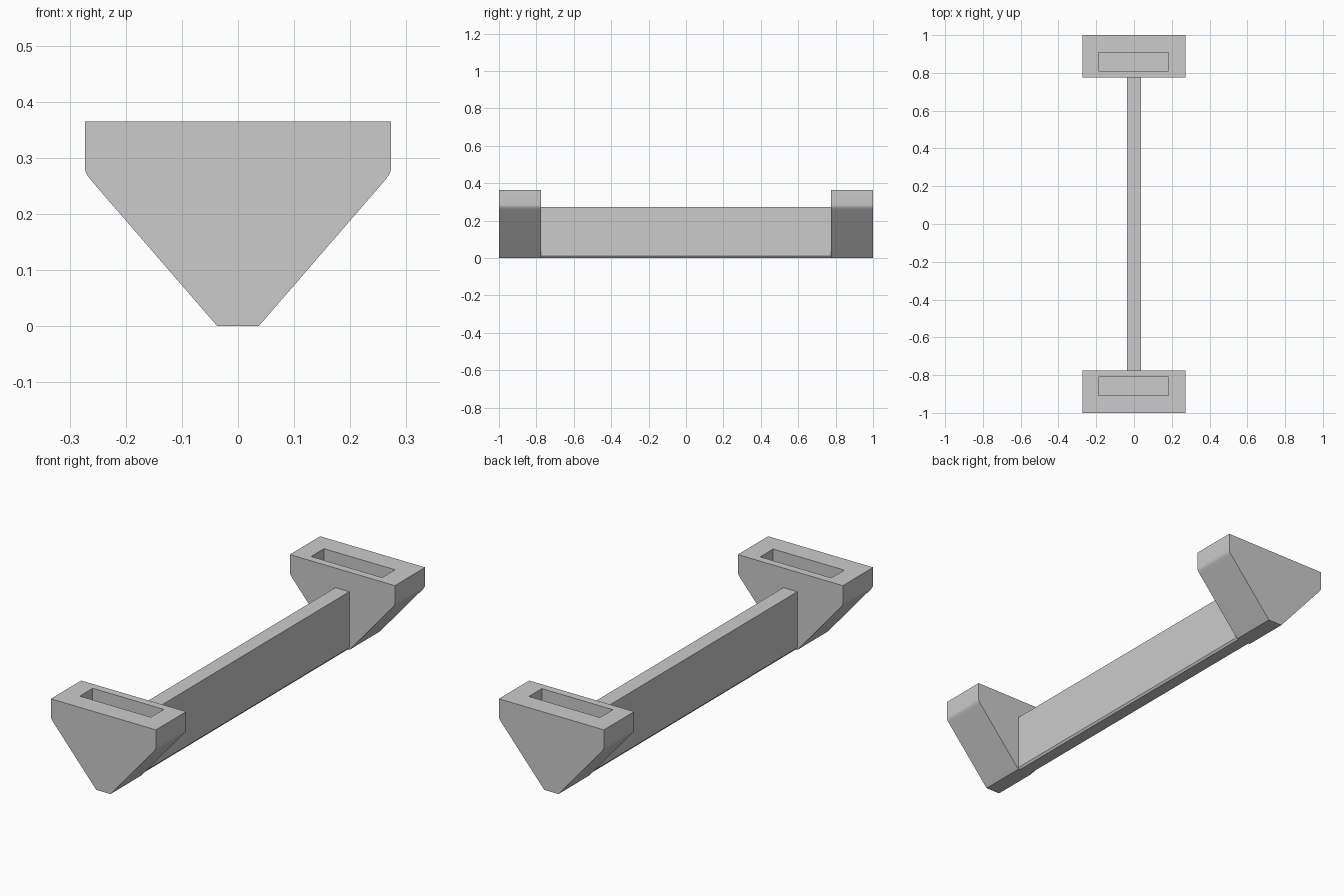
import bpy, bmesh
from mathutils import Vector

if "Cube" in bpy.data.objects:
    bpy.data.objects.remove(bpy.data.objects["Cube"])

grey = bpy.data.materials.new("plain grey")
grey.diffuse_color = (0.6, 0.6, 0.6, 1)
grey.use_nodes = True
grey.node_tree.nodes["Principled BSDF"].inputs["Base Color"].default_value = grey.diffuse_color

# Half outlines (x, z) from bottom to top
FOOT = [(0.037, 0), (0.262, 0.26), (0.268, 0.268), (0.272, 0.276), (0.273, 0.285), (0.273, 0.365)]
BEAM = [(0.029, 0), (0.036, 0.01), (0.036, 0.273)]
SLOT_FLOOR = 0.27


def prism(half, y0, y1):
    """Mirror a half outline and extrude it along y."""
    outline = half + [(-x, z) for x, z in reversed(half)]
    bm = bmesh.new()
    face = bm.faces.new([bm.verts.new((x, y0, z)) for x, z in outline])
    new = bmesh.ops.extrude_face_region(bm, geom=[face])["geom"]
    verts = [g for g in new if isinstance(g, bmesh.types.BMVert)]
    bmesh.ops.translate(bm, vec=(0, y1 - y0, 0), verts=verts)
    bmesh.ops.recalc_face_normals(bm, faces=bm.faces)
    return bm


def cut_slot(bm, x0, x1, y0, y1):
    """Inset the top face to a rectangle and sink it."""
    top = max(bm.faces, key=lambda f: f.calc_center_median().z)
    bmesh.ops.inset_individual(bm, faces=[top], thickness=0.03)
    c = top.calc_center_median()
    for v in top.verts:
        v.co.x = x0 if v.co.x < c.x else x1
        v.co.y = y0 if v.co.y < c.y else y1
    new = bmesh.ops.extrude_discrete_faces(bm, faces=[top])["faces"]
    for v in new[0].verts:
        v.co.z = SLOT_FLOOR


def finish(bm, name):
    bm.normal_update()
    mesh = bpy.data.meshes.new(name)
    bm.to_mesh(mesh)
    bm.free()
    mesh.materials.append(grey)
    obj = bpy.data.objects.new(name, mesh)
    bpy.context.collection.objects.link(obj)
    bpy.ops.object.select_all(action='DESELECT')
    obj.select_set(True)
    bpy.context.view_layer.objects.active = obj
    bpy.ops.object.shade_smooth_by_angle(angle=0.5)


# Slotted end blocks
for name, s in (("front_block", -1), ("back_block", 1)):
    bm = prism(FOOT, *sorted((s * 0.775, s * 1.0)))
    cut_slot(bm, -0.188, 0.182, *sorted((s * 0.811, s * 0.907)))
    finish(bm, name)

# Connecting beam
finish(prism(BEAM, -0.775, 0.775), "beam")
